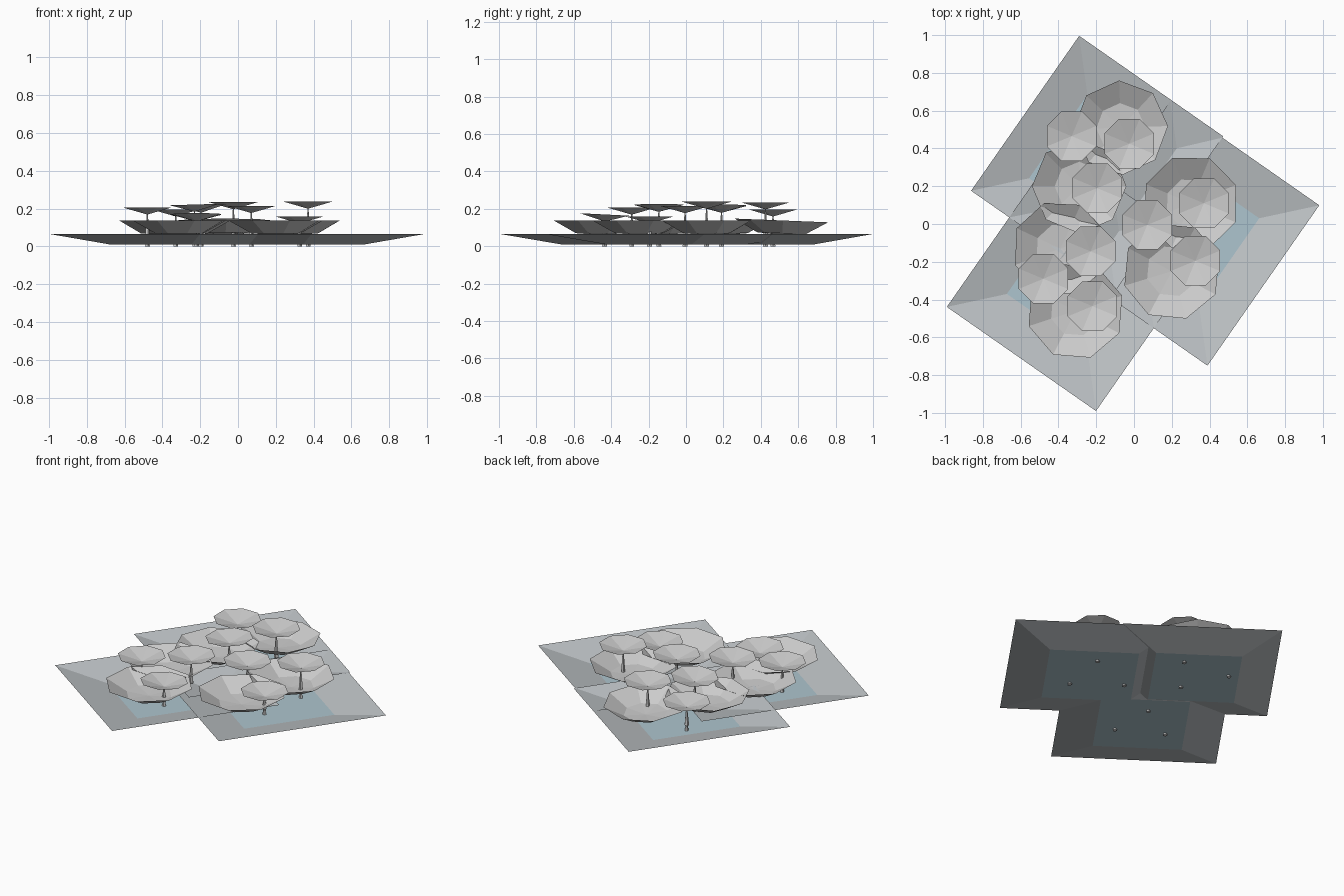
import bpy, bmesh
from math import cos, sin, tau, radians
from mathutils import Matrix, Vector

if "Cube" in bpy.data.objects:
    bpy.data.objects.remove(bpy.data.objects["Cube"])


def material(name, rgb):
    m = bpy.data.materials.new(name)
    m.diffuse_color = (*rgb, 1)
    m.use_nodes = True
    m.node_tree.nodes["Principled BSDF"].inputs["Base Color"].default_value = m.diffuse_color
    return m


water = material("pale_water", (0.42, 0.56, 0.62))
bank = material("pond_bank", (0.52, 0.55, 0.57))


def lathe(name, profile, sides, loc, phase=0.0, tilt=(0, 0), cap_bottom=False):
    """Flat-faced open surface turned around z; radius 0 makes a point."""
    bm = bmesh.new()
    rings = []
    for r, z in profile:
        if r == 0:
            rings.append([bm.verts.new((0, 0, z))])
        else:
            rings.append([bm.verts.new((r * cos(phase + tau * i / sides),
                                        r * sin(phase + tau * i / sides), z))
                          for i in range(sides)])
    for a, b in zip(rings, rings[1:]):
        for i in range(sides):
            j = (i + 1) % sides
            quad = [a[i % len(a)], a[j % len(a)], b[j % len(b)], b[i % len(b)]]
            bm.faces.new(list(dict.fromkeys(quad)))
    if cap_bottom:
        bm.faces.new(rings[0][::-1])
    # lean the rim by a small slope in x and y
    for v in bm.verts:
        v.co.z += tilt[0] * v.co.x + tilt[1] * v.co.y
    me = bpy.data.meshes.new(name)
    bm.to_mesh(me)
    bm.free()
    ob = bpy.data.objects.new(name, me)
    ob.location = loc
    bpy.context.collection.objects.link(ob)
    return ob


def pond(i, x, y, sx, sy):
    """Shallow rectangular basin with sloping banks."""
    bm = bmesh.new()
    corners = [(-1, -1), (1, -1), (1, 1), (-1, 1)]
    rim = [bm.verts.new((a * sx / 2, b * sy / 2, 0.065)) for a, b in corners]
    bed = [bm.verts.new((a * sx * 0.27, b * sy * 0.27, 0.01)) for a, b in corners]
    for k in range(4):
        j = (k + 1) % 4
        bm.faces.new((rim[k], rim[j], bed[j], bed[k])).material_index = 0
    bm.faces.new(bed).material_index = 1
    me = bpy.data.meshes.new("pond_basin")
    bm.to_mesh(me)
    bm.free()
    me.materials.append(bank)
    me.materials.append(water)
    ob = bpy.data.objects.new(f"pond_basin_{i}", me)
    ob.location = (x, y, 0)
    ob.rotation_euler.z = radians(-34.9)
    bpy.context.collection.objects.link(ob)


# Three overlapping pond basins
for i, p in enumerate([(-0.195, 0.32, 0.93, 1.0),
                       (0.29, -0.05, 0.963, 1.035),
                       (-0.30, -0.29, 0.963, 1.035)]):
    pond(i, *p)

# Large floating pads with raised rims: x, y, radius, phase, tilt
pads = [(-0.07, 0.51, 0.25, 2, (0, -0.04)), (-0.29, 0.20, 0.25, 0, (0, 0)),
        (-0.39, -0.13, 0.255, 20, (0, 0)), (-0.31, -0.46, 0.26, 18, (0, 0)),
        (0.30, 0.11, 0.258, 22, (0, 0)), (0.20, -0.25, 0.262, 17, (0, 0))]
for i, (x, y, r, ph, tilt) in enumerate(pads):
    lathe(f"floating_pad_{i}", [(0, 0.06), (r * 0.52, 0.07), (r, 0.138)],
          8, (x, y, 0), radians(ph), tilt)

# Raised cone leaves on stems: x, y, rim height, tilt
leaves = [(-0.33, 0.465, 0.197, (0, 0)), (-0.025, 0.425, 0.235, (0, 0)),
          (-0.195, 0.19, 0.217, (0.05, 0)), (-0.48, -0.29, 0.207, (0, 0)),
          (-0.23, -0.145, 0.222, (0.03, 0)), (-0.22, -0.435, 0.17, (0, -0.05)),
          (0.07, -0.005, 0.215, (0, 0)), (0.37, 0.11, 0.238, (0, 0)),
          (0.325, -0.195, 0.16, (0, 0))]
for i, (x, y, z, tilt) in enumerate(leaves):
    lathe(f"raised_leaf_{i}", [(0, z - 0.038), (0.142, z)], 8,
          (x, y, 0), radians(22.5), tilt)
    lathe(f"leaf_stem_{i}", [(0.014, 0), (0.008, 0.035), (0.014, 0.05),
                             (0.003, z - 0.037)], 5, (x, y, 0), cap_bottom=True)
